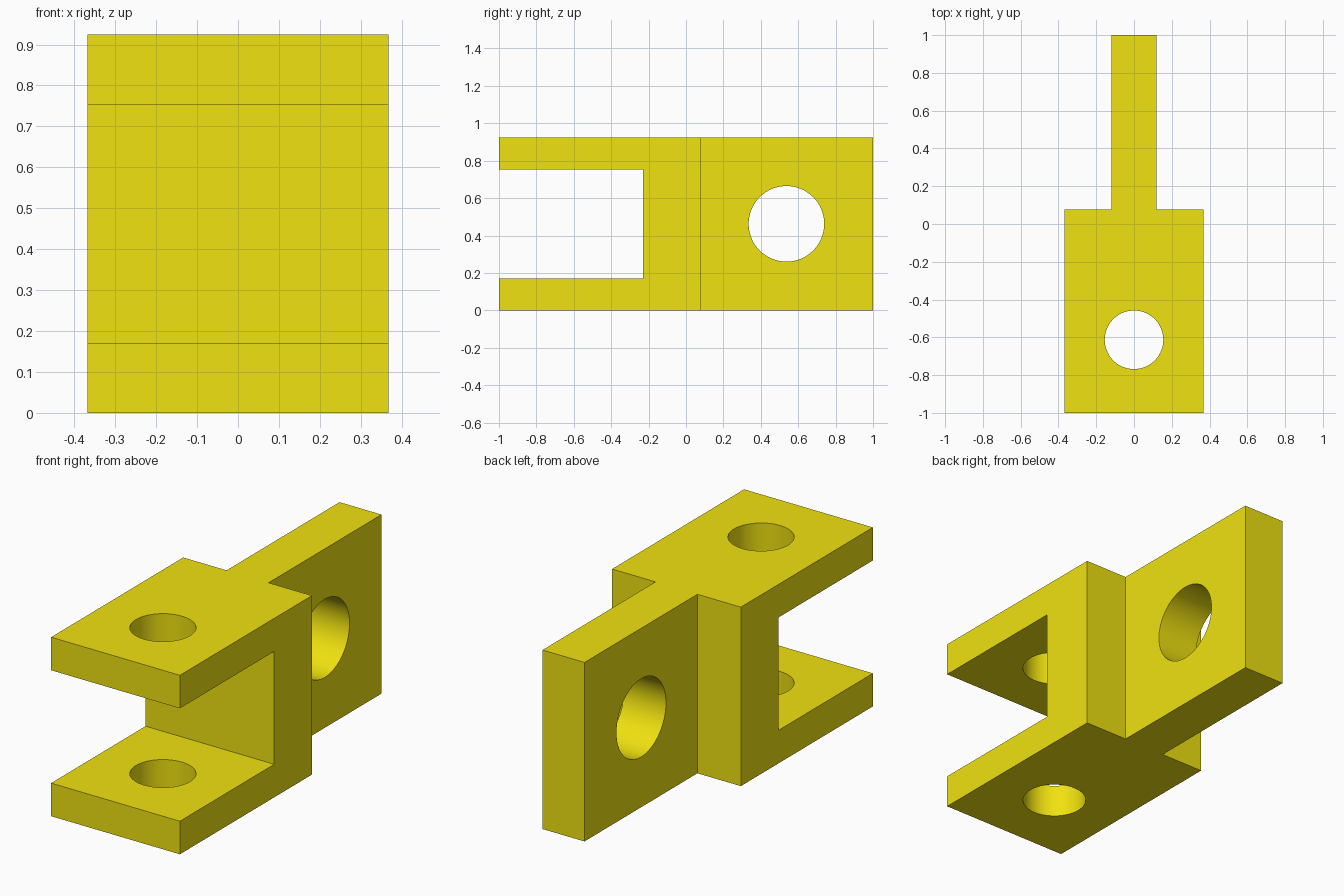
import bpy, bmesh, math
from mathutils import Matrix

if "Cube" in bpy.data.objects:
    bpy.data.objects.remove(bpy.data.objects["Cube"])

HEIGHT = 0.925
BODY_X, TONGUE_X, STEP_Y = 0.368, 0.12, 0.078


def make_object(name, bm):
    bmesh.ops.recalc_face_normals(bm, faces=bm.faces)
    mesh = bpy.data.meshes.new(name)
    bm.to_mesh(mesh)
    bm.free()
    obj = bpy.data.objects.new(name, mesh)
    bpy.context.collection.objects.link(obj)
    return obj


def cylinder(name, radius, depth, centre, rotation=Matrix()):
    bm = bmesh.new()
    bmesh.ops.create_cone(bm, cap_ends=True, segments=96, radius1=radius,
                          radius2=radius, depth=depth,
                          matrix=Matrix.Translation(centre) @ rotation)
    return make_object(name, bm)


def box(name, size, centre):
    bm = bmesh.new()
    bmesh.ops.create_cube(bm, size=1, matrix=Matrix.Translation(centre)
                          @ Matrix.Diagonal((*size, 1)))
    return make_object(name, bm)


# Fork body and tongue: one mirrored plan profile, extruded upward
right = [(BODY_X, -1), (BODY_X, STEP_Y), (TONGUE_X, STEP_Y), (TONGUE_X, 1)]
outline = right + [(-x, y) for x, y in reversed(right)]
bm = bmesh.new()
face = bm.faces.new([bm.verts.new((x, y, 0)) for x, y in outline])
top = bmesh.ops.extrude_face_region(bm, geom=[face])["geom"]
bmesh.ops.translate(bm, vec=(0, 0, HEIGHT),
                    verts=[v for v in top if isinstance(v, bmesh.types.BMVert)])
joint = make_object("clevis_joint", bm)

# Slot between the prongs, vertical pin hole, crosswise tongue hole
slot_back, slot_low, slot_high = -0.23, 0.171, 0.754
cutters = [
    box("slot_cutter", (2, 1, slot_high - slot_low),
        (0, slot_back - 0.5, (slot_low + slot_high) / 2)),
    cylinder("pin_hole_cutter", 0.155, 2, (0, -0.613, HEIGHT / 2)),
    cylinder("tongue_hole_cutter", 0.202, 1, (0, 0.537, HEIGHT / 2),
             Matrix.Rotation(math.pi / 2, 4, "Y")),
]
bpy.context.view_layer.objects.active = joint
for cutter in cutters:
    cutter.hide_render = True
    mod = joint.modifiers.new(cutter.name, "BOOLEAN")
    mod.operation = "DIFFERENCE"
    mod.solver = "EXACT"
    mod.object = cutter
    bpy.ops.object.modifier_apply(modifier=mod.name)
    bpy.data.objects.remove(cutter)

# Smooth hole walls, crisp edges, yellow finish
bpy.ops.object.select_all(action="DESELECT")
joint.select_set(True)
bpy.ops.object.shade_smooth_by_angle(angle=math.radians(30))
yellow = bpy.data.materials.new("yellow")
yellow.diffuse_color = (0.87, 0.76, 0.005, 1)
yellow.use_nodes = True
yellow.node_tree.nodes["Principled BSDF"].inputs["Base Color"].default_value = yellow.diffuse_color
joint.data.materials.clear()
joint.data.materials.append(yellow)
